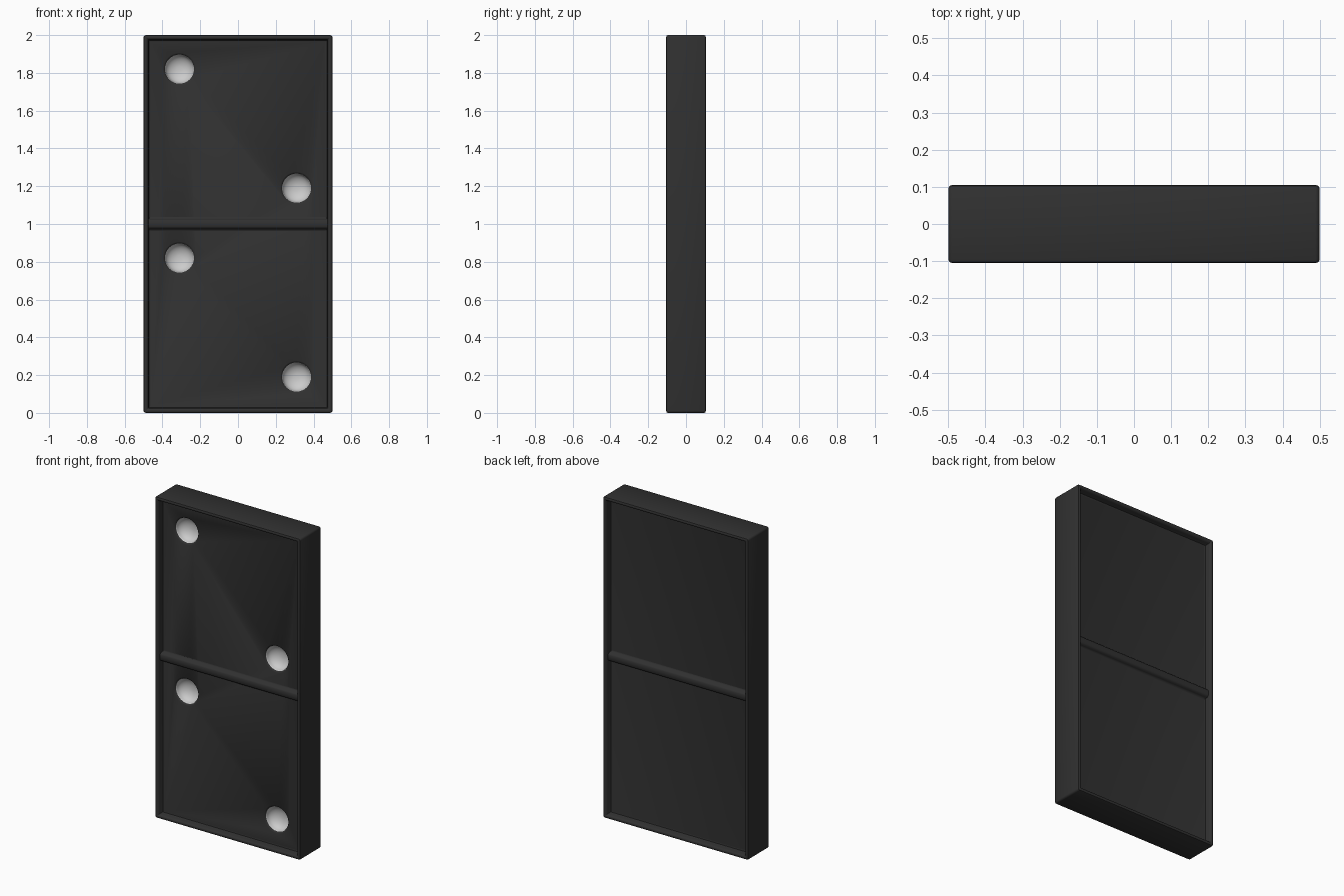
import bpy, bmesh, math

if "Cube" in bpy.data.objects:
    bpy.data.objects.remove(bpy.data.objects["Cube"])

W, T, H = 1.0, 0.21, 2.0
PANEL = 0.04          # depth of the recessed panels
PIPS = [(-0.31, 1.82), (0.31, 1.19), (-0.31, 0.82), (0.31, 0.19)]
PIP_R = 0.075


def material(name, v):
    m = bpy.data.materials.new(name)
    m.diffuse_color = (v, v, v, 1)
    m.use_nodes = True
    m.node_tree.nodes["Principled BSDF"].inputs["Base Color"].default_value = m.diffuse_color
    return m


def add_object(name, bm, *mats):
    bmesh.ops.recalc_face_normals(bm, faces=bm.faces)
    me = bpy.data.meshes.new(name)
    bm.to_mesh(me)
    bm.free()
    ob = bpy.data.objects.new(name, me)
    bpy.context.collection.objects.link(ob)
    for m in mats:
        me.materials.append(m)
    return ob


def select_only(ob):
    bpy.ops.object.select_all(action='DESELECT')
    ob.select_set(True)
    bpy.context.view_layer.objects.active = ob


def bridge(bm, a, b, closed=True):
    n = len(a)
    for i in range(n if closed else n - 1):
        j = (i + 1) % n
        bm.faces.new((a[i], a[j], b[j], b[i]))


def rect_ring(bm, inset, y):
    # rectangle with small rounded corners in the x-z plane
    r = max(0.012 - inset, 0.003)
    hx, hz = W / 2 - inset - r, H / 2 - inset - r
    ring = []
    for k, (sx, sz) in enumerate([(1, 1), (-1, 1), (-1, -1), (1, -1)]):
        for s in range(4):
            a = math.pi / 2 * (k + s / 3)
            ring.append(bm.verts.new((sx * hx + r * math.cos(a), y,
                                      H / 2 + sz * hz + r * math.sin(a))))
    return ring


black = material("black", 0.03)
white = material("white", 0.8)

# tile body: rings from the front panel, over the rim, to the back panel
edge = [(0.036, PANEL), (0.029, 0.038), (0.026, 0.031), (0.025, 0.014),
        (0.021, 0.004), (0.015, 0), (0.010, 0), (0.003, 0.003), (0, 0.010)]
path = [(i, -T / 2 + d) for i, d in edge]
path += [(i, -y) for i, y in reversed(path)]
bm = bmesh.new()
rings = [rect_ring(bm, i, y) for i, y in path]
for a, b in zip(rings, rings[1:]):
    bridge(bm, a, b)
bm.faces.new(rings[0])
bm.faces.new(rings[-1])
body = add_object("tile_body", bm, black, white)

# pip cutter: flared lip followed by a round bowl, turned about y
lip = [(0.088, -0.02), (0.088, -0.001), (0.081, 0.003), (0.077, 0.008)]
bowl = [(PIP_R * math.cos(t), 0.012 + 0.05 * math.sin(t))
        for t in [math.pi / 2 * k / 8 for k in range(8)]]
SEG = 32
bm = bmesh.new()
for px, pz in PIPS:
    loops = [[bm.verts.new((px + r * math.cos(2 * math.pi * k / SEG),
                            -T / 2 + PANEL + d,
                            pz + r * math.sin(2 * math.pi * k / SEG)))
              for k in range(SEG)] for r, d in lip + bowl]
    for a, b in zip(loops, loops[1:]):
        bridge(bm, a, b)
    bm.faces.new(loops[0])
    bm.faces.new(loops[-1])
cutter = add_object("pip_cutter", bm, black)
cutter.hide_render = True

mod = body.modifiers.new("pips", 'BOOLEAN')
mod.operation = 'DIFFERENCE'
mod.solver = 'EXACT'
mod.object = cutter
select_only(body)
bpy.ops.object.modifier_apply(modifier=mod.name)
bpy.data.objects.remove(cutter)

# paint the bowls white
for p in body.data.polygons:
    c = p.center
    in_pip = any(math.hypot(c.x - x, c.z - z) < PIP_R + 0.003 for x, z in PIPS)
    deep = -T / 2 + PANEL + 0.009 < c.y < 0.05
    p.material_index = 1 if in_pip and deep else 0
bpy.ops.object.shade_smooth_by_angle(angle=math.radians(40))

# divider bars across the middle of both panels
half = [(0.036, PANEL), (0.029, 0.038), (0.026, 0.030), (0.022, 0.020),
        (0.014, 0.015)]
prof = [(-z, d) for z, d in half] + list(reversed(half))
for name, s in (("front_divider", -1), ("back_divider", 1)):
    bm = bmesh.new()
    ends = [[bm.verts.new((x, s * (T / 2 - d), H / 2 + z)) for z, d in prof]
            for x in (-0.476, 0.476)]
    bridge(bm, *ends, closed=False)
    bm.normal_update()
    bar = add_object(name, bm, black)
    top = bar.data.polygons[len(prof) // 2 - 1]
    if top.normal.y * s < 0:
        bar.data.flip_normals()
    select_only(bar)
    bpy.ops.object.shade_smooth_by_angle(angle=math.radians(60))
